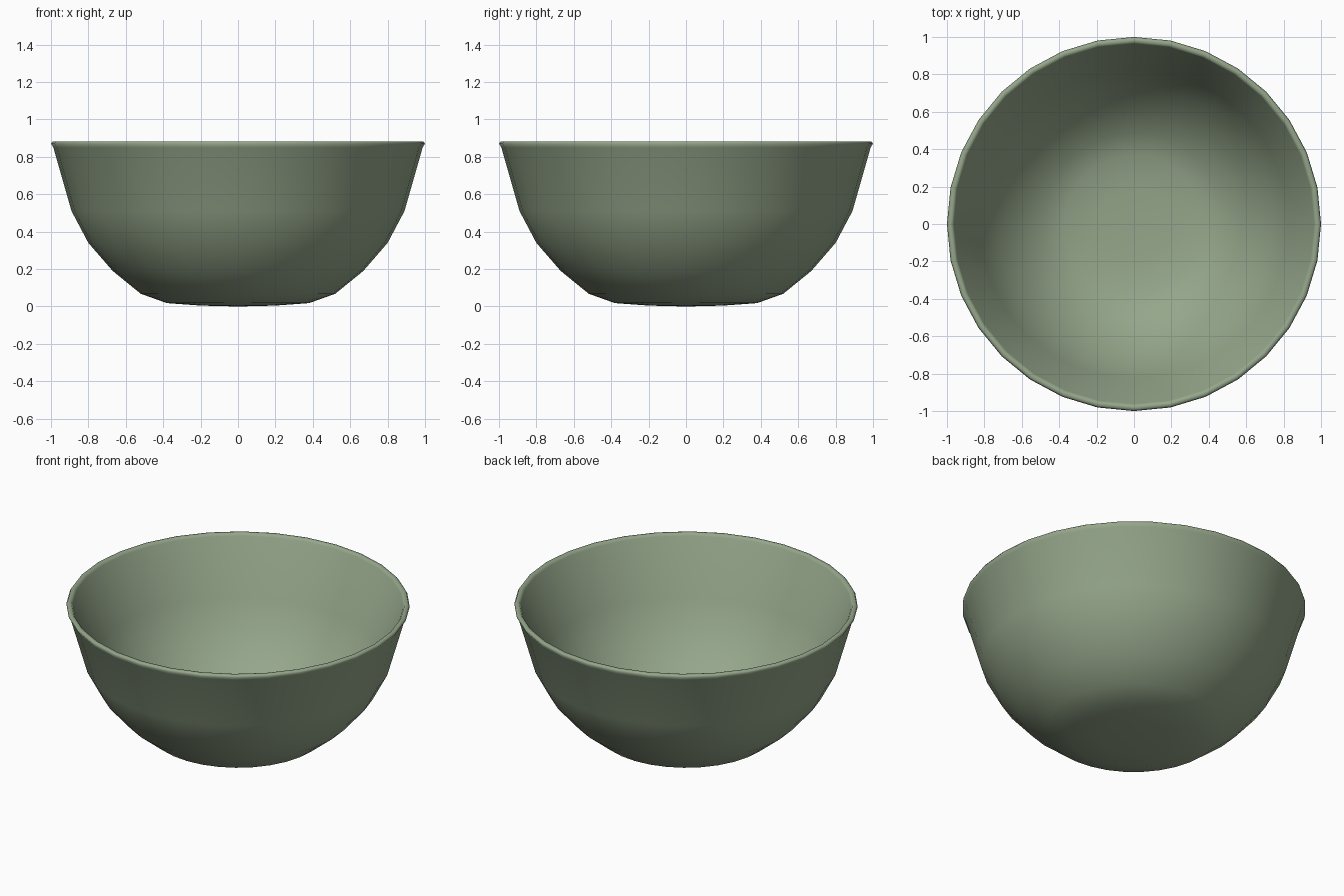
import bpy
import bmesh
import math

default = bpy.data.objects.get("Cube")
if default:
    bpy.data.objects.remove(default, do_unlink=True)

SIDES = 32

# Matte sage glaze
glaze = bpy.data.materials.new("sage_green")
glaze.use_nodes = True
colour = (0.30, 0.38, 0.255, 1.0)
glaze.diffuse_color = colour
shader = glaze.node_tree.nodes["Principled BSDF"]
shader.inputs["Base Color"].default_value = colour
shader.inputs["Roughness"].default_value = 0.7

# Wall section (radius, height): outside from the base up, over the rim, down the inside
outside = [(0, 0), (0.2, 0.005), (0.38, 0.018), (0.52, 0.068), (0.67, 0.19),
           (0.80, 0.34), (0.89, 0.51), (0.987, 0.85)]
rim = [(1.0, 0.87), (0.992, 0.882), (0.972, 0.882), (0.963, 0.868)]
inside = [(0.825, 0.537), (0.743, 0.38), (0.62, 0.24),
          (0.487, 0.133), (0.37, 0.088), (0.2, 0.073), (0, 0.068)]
section = outside + rim + inside

# Turn the section around the vertical axis
bm = bmesh.new()
verts = [bm.verts.new((r, 0, z)) for r, z in section]
edges = [bm.edges.new(pair) for pair in zip(verts, verts[1:])]
bmesh.ops.spin(bm, geom=verts + edges, cent=(0, 0, 0), axis=(0, 0, 1),
               angle=math.tau, steps=SIDES)
bmesh.ops.remove_doubles(bm, verts=bm.verts[:], dist=0.0005)
bmesh.ops.recalc_face_normals(bm, faces=bm.faces[:])
for face in bm.faces:
    face.smooth = True

mesh = bpy.data.meshes.new("bowl")
bm.to_mesh(mesh)
bm.free()
mesh.materials.append(glaze)
bowl = bpy.data.objects.new("bowl", mesh)
bpy.context.collection.objects.link(bowl)
